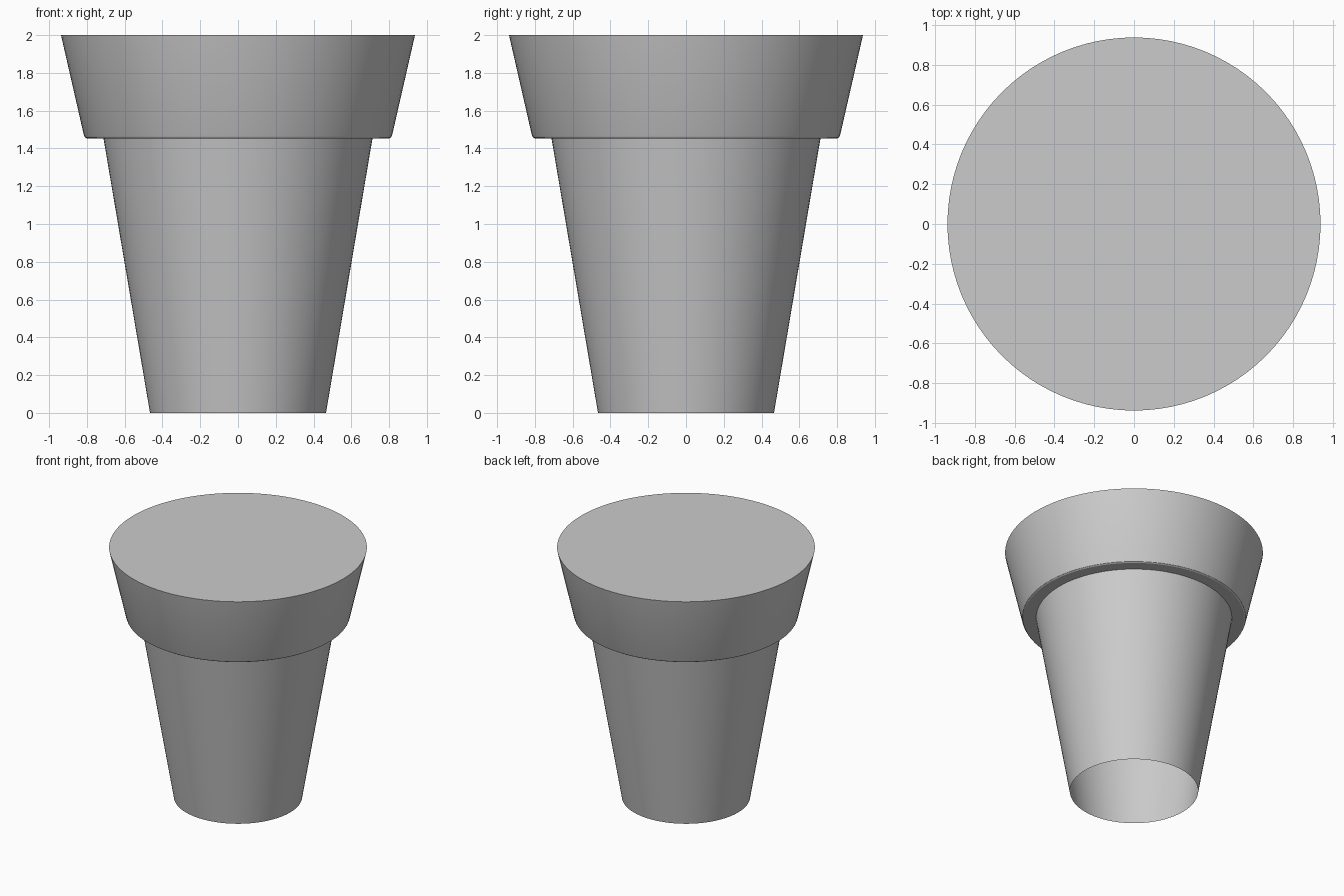
import bpy
import bmesh
from math import cos, sin, tau, radians

SIDES = 96

if "Cube" in bpy.data.objects:
    bpy.data.objects.remove(bpy.data.objects["Cube"], do_unlink=True)


def lathe(name, profile, cap_top=False):
    """Turn (radius, height) points, listed bottom to top, around z."""
    bm = bmesh.new()
    rings = [
        [bm.verts.new((r * cos(tau * i / SIDES), r * sin(tau * i / SIDES), z))
         for i in range(SIDES)]
        for r, z in profile
    ]
    for low, high in zip(rings, rings[1:]):
        for i in range(SIDES):
            j = (i + 1) % SIDES
            bm.faces.new((low[i], low[j], high[j], high[i]))
    if cap_top:
        bm.faces.new(rings[-1])
    mesh = bpy.data.meshes.new(name)
    bm.to_mesh(mesh)
    bm.free()
    obj = bpy.data.objects.new(name, mesh)
    bpy.context.collection.objects.link(obj)
    bpy.ops.object.select_all(action="DESELECT")
    obj.select_set(True)
    bpy.context.view_layer.objects.active = obj
    bpy.ops.object.shade_smooth_by_angle(angle=radians(30))
    return obj


BODY_TOP = (0.712, 1.453)

# Tapered body, open underneath
lathe("pot_body", [(0.466, 0), BODY_TOP])

# Flared collar with a softened lower lip and a flat closed top
lathe("pot_rim",
      [BODY_TOP, (0.801, 1.453), (0.811, 1.459), (0.816, 1.47), (0.937, 2)],
      cap_top=True)
